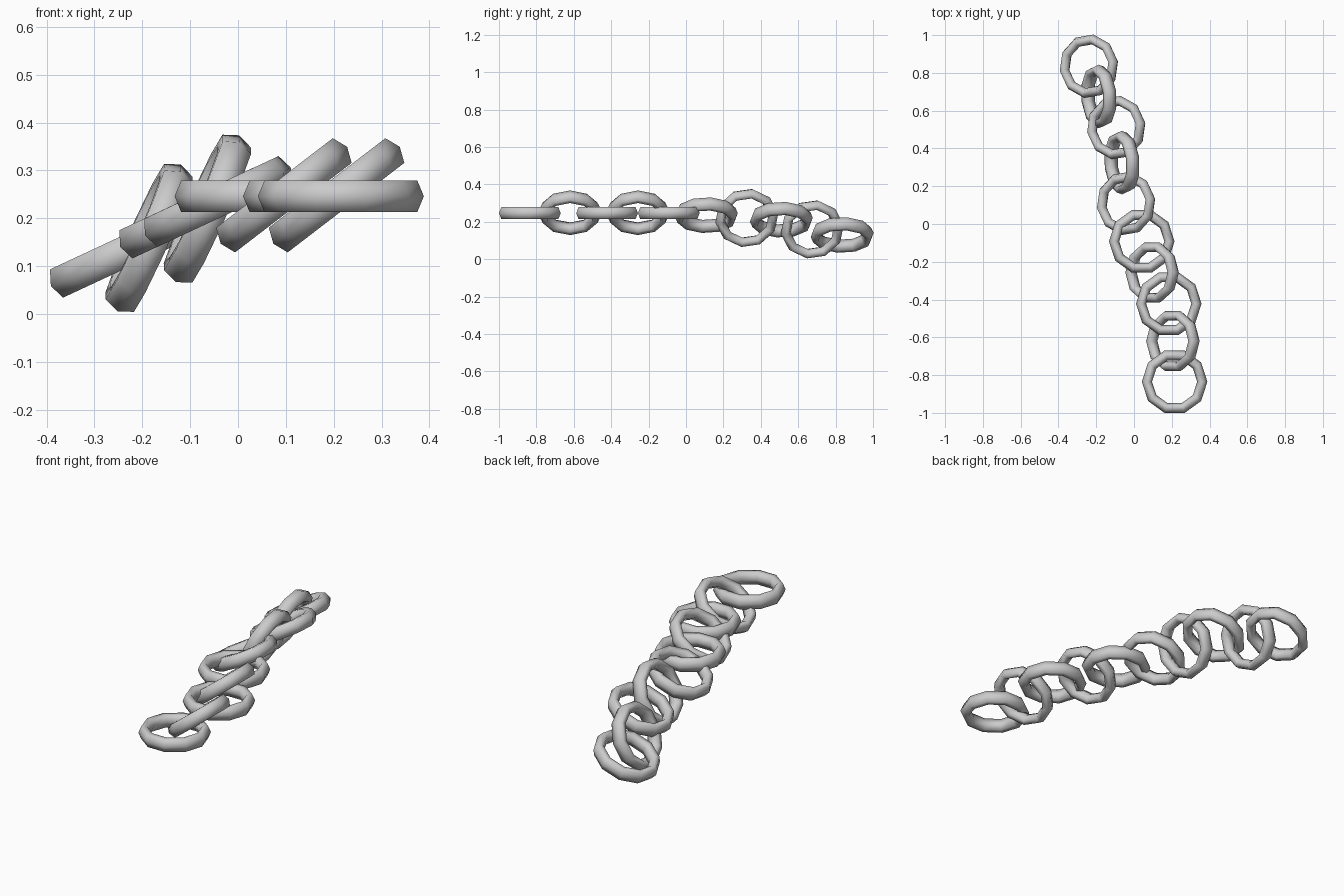
import bpy
from math import radians
from mathutils import Matrix, Vector

if "Cube" in bpy.data.objects:
    bpy.data.objects.remove(bpy.data.objects["Cube"])

# Each link: centre, tilt (raises the +x side), spin in its own plane, yaw, size
LINKS = [
    ((0.215, -0.835, 0.246), 0, 0, 0, 1.0),
    ((0.206, -0.620, 0.248), 37.5, 0, 0, 0.96),
    ((0.184, -0.422, 0.246), 0, 0, 0, 1.0),
    ((0.096, -0.257, 0.248), 37.5, 0, 0, 0.96),
    ((0.041, -0.092, 0.246), 0, 0, 0, 1.0),
    ((-0.042, 0.109, 0.235), 25, 9, 0, 0.98),
    ((-0.064, 0.325, 0.220), 66, 9, 4, 0.98),
    ((-0.094, 0.510, 0.211), 25, 9, 0, 0.98),
    ((-0.186, 0.675, 0.159), 66, 9, 4, 0.98),
    ((-0.239, 0.835, 0.129), 25, 9, 0, 0.98),
]


def chain_link(index, centre, tilt, spin, yaw, size):
    # Ten-sided ring with a hexagonal section, a little taller than wide
    bpy.ops.mesh.primitive_torus_add(major_segments=10, minor_segments=6,
                                     major_radius=0.1465, minor_radius=0.027)
    link = bpy.context.object
    link.name = f"chain_link_{index:02d}"
    shape = Matrix.Diagonal((size, size, 1.39, 1))
    turn = (Matrix.Rotation(radians(yaw), 4, 'Z')
            @ Matrix.Rotation(radians(-tilt), 4, 'Y')
            @ Matrix.Rotation(radians(spin), 4, 'Z'))
    link.data.transform(turn @ shape)
    link.location = Vector(centre)
    bpy.ops.object.shade_smooth()


for i, link_data in enumerate(LINKS, 1):
    chain_link(i, *link_data)
